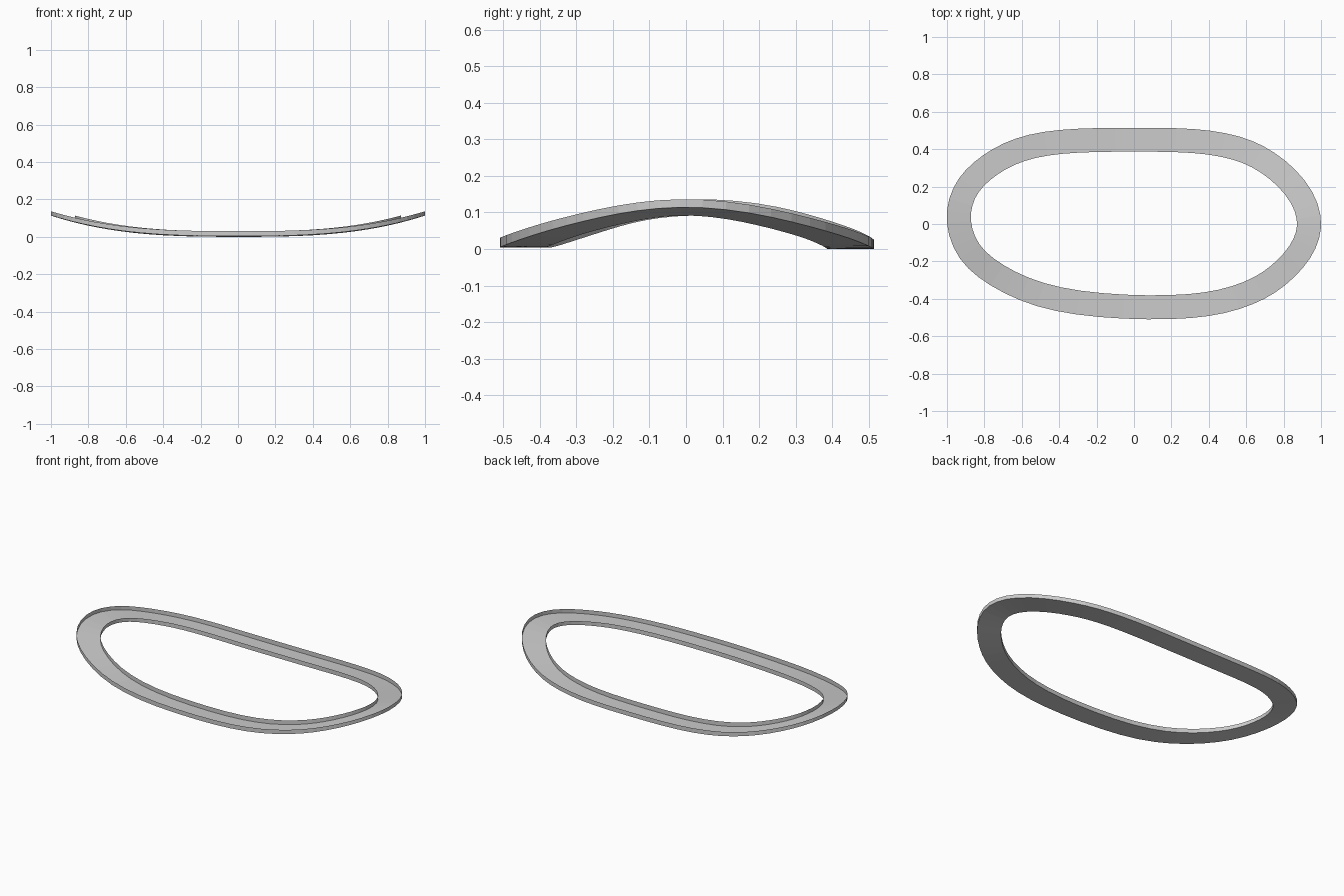
import bpy, bmesh
from mathutils import Vector

if "Cube" in bpy.data.objects:
    bpy.data.objects.remove(bpy.data.objects["Cube"])

WIDTH = 0.127   # band width seen from above
CURVE = 2.85    # how sharply the ends sweep up

# Outer outline seen from above, clockwise from the left end
OUTLINE = [(-1.0, .07), (-.96, .20), (-.895, .29), (-.80, .37), (-.69, .435),
           (-.56, .48), (-.40, .505), (-.20, .513), (.0, .513), (.24, .513),
           (.40, .502), (.565, .47), (.68, .422), (.80, .345), (.91, .235),
           (.98, .11), (1.0, -.02), (.963, -.135), (.90, -.235), (.80, -.33),
           (.70, -.40), (.56, -.457), (.40, -.496), (.20, -.510), (-.05, -.509),
           (-.32, -.486), (-.52, -.443), (-.69, -.372), (-.83, -.285),
           (-.93, -.19), (-.985, -.06)]


def refine(points):
    """Insert a smooth midpoint between neighbouring outline points."""
    n, result = len(points), []
    for i in range(n):
        a, b, c, d = (points[(i + k) % n] for k in (-1, 0, 1, 2))
        result += [b, (b + c) * .5625 - (a + d) * .0625]
    return result


def relax(points):
    """Even out small wobbles in a closed outline."""
    n = len(points)
    return [points[i] * .5 + (points[i - 1] + points[(i + 1) % n]) * .25 for i in range(n)]


def inset(points, distance):
    """Move each outline point inward along its corner normal."""
    result = []
    for i, p in enumerate(points):
        t = (points[(i + 1) % len(points)] - points[i - 1]).normalized()
        result.append(p + Vector((t.y, -t.x)) * distance)
    return result


def lift(p, reach, rise):
    """Underside height and wall height; the band sweeps up at both ends."""
    s = min(abs(p.x) / reach, 1.0) ** CURVE
    return .003 + rise * s - .004 * p.y, .026 - .004 * s


outer = refine([Vector(p) for p in OUTLINE])
for _ in range(3):
    outer = relax(outer)
right, left = max(p.x for p in outer), min(p.x for p in outer)
outer = [Vector(((p.x - (right + left) / 2) * 2 / (right - left), p.y * 1.002)) for p in outer]
inner = relax(inset(outer, WIDTH))

# Curved channel: floor and two side walls, open on top
bm = bmesh.new()
rings = []
for o, i in zip(outer, inner):
    zo, to = lift(o, 1.0, .112)
    zi, ti = lift(i, .873, .090)
    rings.append([bm.verts.new(c) for c in ((o.x, o.y, zo + to), (o.x, o.y, zo),
                                            (i.x, i.y, zi), (i.x, i.y, zi + ti))])
for k, ring in enumerate(rings):
    prev = rings[k - 1]
    for j in range(3):
        bm.faces.new((prev[j], ring[j], ring[j + 1], prev[j + 1]))
# Walls face outward and the floor faces down
bm.normal_update()
if sum(f.normal.z * f.calc_area() for f in bm.faces) > 0:
    bmesh.ops.reverse_faces(bm, faces=bm.faces)
low = min(v.co.z for v in bm.verts)
bmesh.ops.translate(bm, verts=bm.verts, vec=(0, 0, -low))

mesh = bpy.data.meshes.new("curved_channel")
bm.to_mesh(mesh)
bm.free()
channel = bpy.data.objects.new("curved_channel", mesh)
bpy.context.collection.objects.link(channel)
